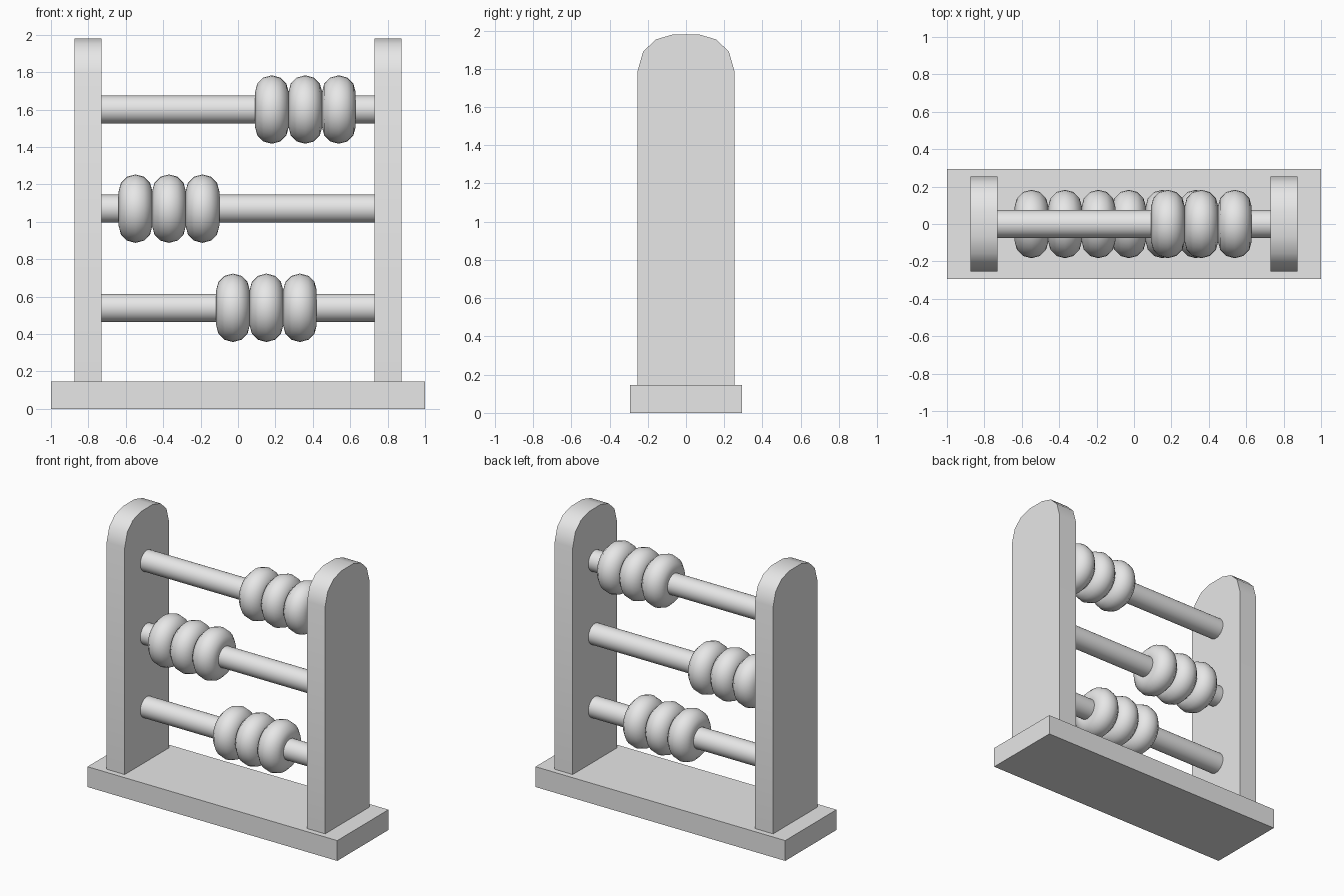
import bpy
import bmesh
from math import radians, pi

cube = bpy.data.objects.get("Cube")
if cube:
    bpy.data.objects.remove(cube, do_unlink=True)

GREY = (0.8, 0.8, 0.8, 1.0)
grey = bpy.data.materials.new("plain_grey")
grey.use_nodes = True
grey.diffuse_color = GREY
grey.node_tree.nodes["Principled BSDF"].inputs["Base Color"].default_value = GREY


def finish(name, smooth_angle=None):
    obj = bpy.context.object
    obj.name = name
    obj.data.materials.append(grey)
    if smooth_angle:
        bpy.ops.object.shade_smooth_by_angle(angle=radians(smooth_angle))
    return obj


# Base slab
BASE_TOP = 0.147
bpy.ops.mesh.primitive_cube_add(size=1, location=(0, 0, BASE_TOP / 2))
bpy.context.object.scale = (2, 0.586, BASE_TOP)
bpy.ops.object.transform_apply(location=False, rotation=False, scale=True)
finish("base")

# Round-topped side posts, extruded from a mirrored profile
POST_IN, POST_OUT = 0.73, 0.875
half = [(0.253, BASE_TOP), (0.253, 1.79), (0.224, 1.89), (0.158, 1.953), (0.067, 1.98)]
profile = half + [(-y, z) for y, z in reversed(half)]


def add_post(name, x):
    bm = bmesh.new()
    face = bm.faces.new([bm.verts.new((x, y, z)) for y, z in profile])
    side = bmesh.ops.extrude_face_region(bm, geom=[face])["geom"]
    verts = [v for v in side if isinstance(v, bmesh.types.BMVert)]
    bmesh.ops.translate(bm, verts=verts, vec=(POST_OUT - POST_IN, 0, 0))
    bmesh.ops.recalc_face_normals(bm, faces=bm.faces)
    mesh = bpy.data.meshes.new(name)
    bm.to_mesh(mesh)
    bm.free()
    obj = bpy.data.objects.new(name, mesh)
    bpy.context.collection.objects.link(obj)
    bpy.ops.object.select_all(action="DESELECT")
    bpy.context.view_layer.objects.active = obj
    obj.select_set(True)
    finish(name, 35)


add_post("left_post", POST_IN)
add_post("right_post", -POST_OUT)

# Rods, each with three touching beads: height and middle bead position
BEAD_PITCH = 0.179
rows = {"top": (1.6, 0.36), "middle": (1.07, -0.369), "bottom": (0.54, 0.152)}
for row, (z, middle) in rows.items():
    bpy.ops.mesh.primitive_cylinder_add(
        vertices=32, radius=0.075, depth=2 * POST_IN,
        location=(0, 0, z), rotation=(0, pi / 2, 0))
    finish(row + "_rod", 40)
    for i in (-1, 0, 1):
        bpy.ops.mesh.primitive_torus_add(
            major_segments=32, minor_segments=12,
            major_radius=0.093, minor_radius=0.09,
            location=(middle + i * BEAD_PITCH, 0, z), rotation=(0, pi / 2, 0))
        finish(f"{row}_bead_{i + 2}", 60)
